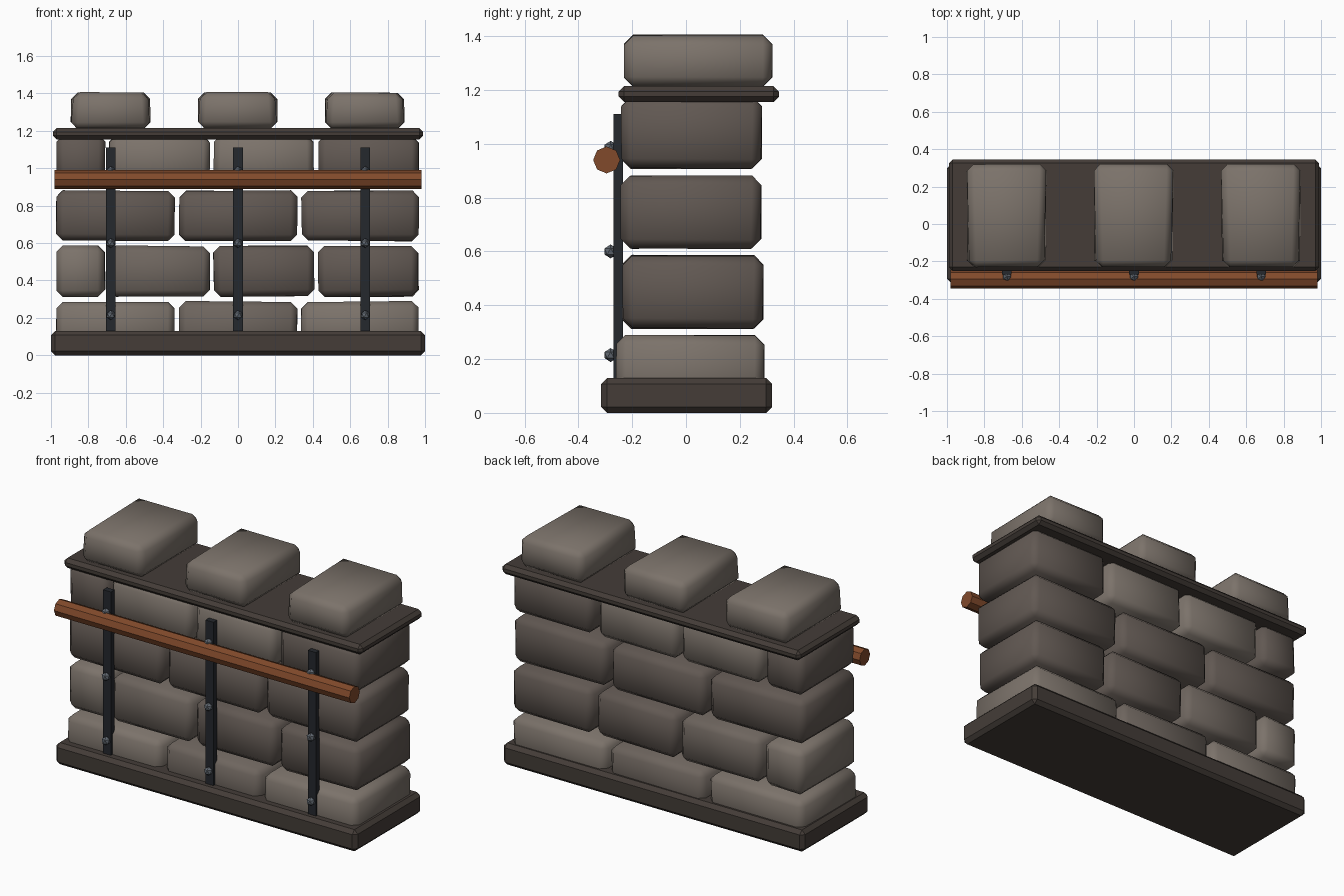
import bpy, bmesh, math, random
from mathutils import Vector, Matrix

if "Cube" in bpy.data.objects:
    bpy.data.objects.remove(bpy.data.objects["Cube"])

random.seed(4)


def material(name, rgb):
    m = bpy.data.materials.new(name)
    m.diffuse_color = (*rgb, 1)
    m.use_nodes = True
    m.node_tree.nodes["Principled BSDF"].inputs["Base Color"].default_value = m.diffuse_color
    return m


LIGHT = material("light_stone", (0.20, 0.17, 0.145))
MID = material("mid_stone", (0.155, 0.13, 0.112))
DARK = material("dark_stone", (0.12, 0.098, 0.085))
SLAB = material("slab_stone", (0.058, 0.046, 0.039))
IRON = material("iron", (0.018, 0.021, 0.026))
STEEL = material("rivet_steel", (0.12, 0.14, 0.165))
RAIL = material("rail_wood", (0.22, 0.068, 0.024))


def finish(bm, name, mat, smooth=None):
    bmesh.ops.recalc_face_normals(bm, faces=bm.faces[:])
    me = bpy.data.meshes.new(name)
    bm.to_mesh(me)
    bm.free()
    me.materials.append(mat)
    ob = bpy.data.objects.new(name, me)
    bpy.context.collection.objects.link(ob)
    if smooth:
        bpy.ops.object.select_all(action='DESELECT')
        ob.select_set(True)
        bpy.context.view_layer.objects.active = ob
        bpy.ops.object.shade_smooth_by_angle(angle=math.radians(smooth))
    return ob


def block(name, x, y, z, mat, bevel=0.0, jitter=0.0, front_taper=1.0, smooth=None):
    """Chamfered box from (min, max) ranges; the top front edge can be narrowed."""
    bm = bmesh.new()
    bmesh.ops.create_cube(bm, size=1)
    for v in bm.verts:
        s = front_taper if v.co.y < 0 and v.co.z > 0 else 1
        v.co = Vector([(a + b) / 2 + c * (b - a) * k + random.uniform(-jitter, jitter)
                       for (a, b), c, k in zip((x, y, z), v.co, (s, 1, 1))])
    if bevel:
        bmesh.ops.bevel(bm, geom=bm.edges[:], offset=bevel, segments=1,
                        affect='EDGES', profile=0.5)
    return finish(bm, name, mat, smooth)


# Plinth and capping slab
block("base_slab", (-1, 1), (-0.315, 0.32), (0, 0.13), SLAB, 0.022)
block("cap_slab", (-0.99, 0.99), (-0.25, 0.345), (1.155, 1.215), SLAB, 0.02)

# Four courses of stones in running bond
thirds = [(-0.97, -0.34), (-0.315, 0.315), (0.34, 0.965)]
offset = [(-0.97, -0.712), (-0.688, -0.153), (-0.13, 0.405), (0.43, 0.965)]
courses = [
    (thirds, (-0.257, 0.288), (0.02, 0.287), (LIGHT, MID, LIGHT)),
    (offset, (-0.237, 0.285), (0.315, 0.585), (LIGHT, MID, DARK, DARK)),
    (thirds, (-0.24, 0.277), (0.612, 0.88), (DARK, DARK, DARK)),
    (offset, (-0.238, 0.28), (0.908, 1.175), (DARK, LIGHT, LIGHT, DARK)),
]
for r, (spans, y, z, mats) in enumerate(courses, 1):
    for i, (x, mat) in enumerate(zip(spans, mats), 1):
        block(f"stone_{r}_{i}", x, y, z, mat, 0.035, 0.004, smooth=50)

# Battlement stones
for i, cx in enumerate((-0.682, -0.002, 0.678), 1):
    block(f"battlement_{i}", (cx - 0.212, cx + 0.212), (-0.23, 0.32), (1.212, 1.405),
          LIGHT, 0.035, 0.002, front_taper=0.93, smooth=50)

# Iron straps with rivets
for i, cx in enumerate((-0.68, 0, 0.68), 1):
    block(f"strap_{i}", (cx - 0.026, cx + 0.026), (-0.27, -0.235), (0.11, 1.11), IRON)
    for j, z in enumerate((0.215, 0.6, 0.985), 1):
        bm = bmesh.new()
        bmesh.ops.create_icosphere(bm, subdivisions=1, radius=0.026,
                                   matrix=Matrix.Translation((cx, -0.28, z)))
        finish(bm, f"rivet_{i}_{j}", STEEL)

# Octagonal wooden rail
bm = bmesh.new()
bmesh.ops.create_cone(bm, cap_ends=True, segments=8, radius1=0.05, radius2=0.05, depth=1.96,
                      matrix=Matrix.Translation((0, -0.295, 0.94))
                      @ Matrix.Rotation(math.pi / 2, 4, 'Y'))
finish(bm, "rail", RAIL)
